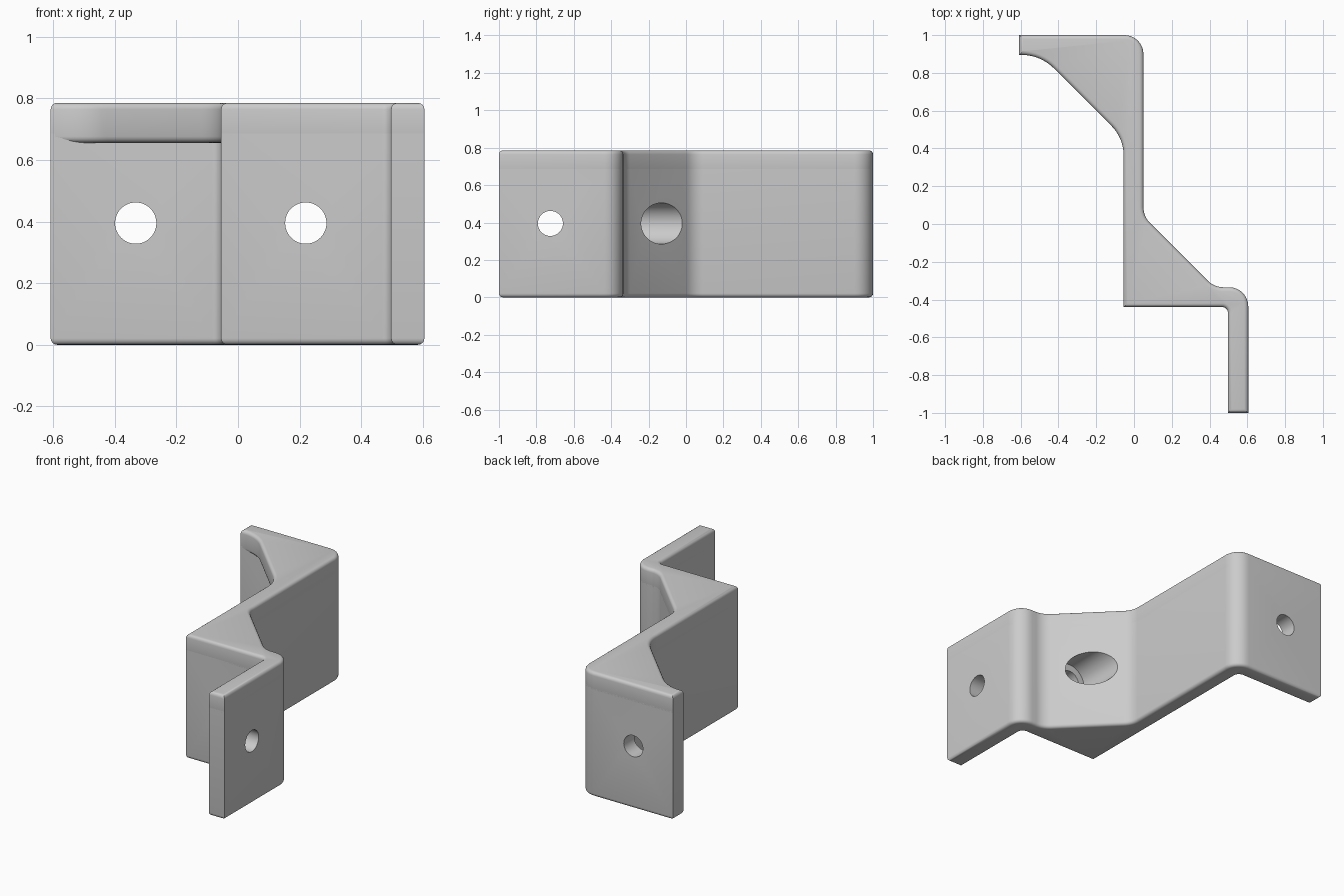
import bpy, bmesh, math
from mathutils import Vector

HEIGHT = 0.785
MID = 0.395
ROUND = 0.021

old = bpy.data.objects.get("Cube")
if old:
    bpy.data.objects.remove(old, do_unlink=True)

metal = bpy.data.materials.new("light grey metal")
metal.use_nodes = True
grey = (0.6, 0.6, 0.6, 1)
metal.diffuse_color = grey
metal.node_tree.nodes["Principled BSDF"].inputs["Base Color"].default_value = grey


def rounded(corners, steps=8):
    """Outline with a tangent arc at each corner given as (x, y, radius)."""
    out = []
    for i, (x, y, r) in enumerate(corners):
        p = Vector((x, y))
        if r == 0:
            out.append(p)
            continue
        a = (Vector(corners[i - 1][:2]) - p).normalized()
        b = (Vector(corners[(i + 1) % len(corners)][:2]) - p).normalized()
        half = a.angle(b) / 2
        centre = p + (a + b).normalized() * (r / math.sin(half))
        start = p + a * (r / math.tan(half)) - centre
        end = p + b * (r / math.tan(half)) - centre
        sweep = start.angle(end)
        for k in range(steps + 1):
            t = k / steps
            out.append(centre + (start * math.sin((1 - t) * sweep)
                                 + end * math.sin(t * sweep)) / math.sin(sweep))
    return out


def prism(name, corners, z0, z1, rims):
    """Extrude an outline and round its rims at the given heights."""
    bm = bmesh.new()
    face = bm.faces.new([bm.verts.new((p.x, p.y, z0)) for p in rounded(corners)])
    top = bmesh.ops.extrude_face_region(bm, geom=[face])["geom"]
    for v in top:
        if isinstance(v, bmesh.types.BMVert):
            v.co.z = z1
    bmesh.ops.recalc_face_normals(bm, faces=bm.faces)
    edges = [e for e in bm.edges
             if any(all(abs(v.co.z - z) < 1e-5 for v in e.verts) for z in rims)]
    bmesh.ops.bevel(bm, geom=edges, offset=ROUND, segments=4, profile=0.5,
                    affect='EDGES', clamp_overlap=False)
    mesh = bpy.data.meshes.new(name)
    bm.to_mesh(mesh)
    bm.free()
    mesh.materials.append(metal)
    obj = bpy.data.objects.new(name, mesh)
    bpy.context.collection.objects.link(obj)
    return obj


def drill(target, radius, centre, length, axis):
    """Cut a round hole along the x or y axis."""
    turn = (0, math.pi / 2, 0) if axis == 'x' else (math.pi / 2, 0, 0)
    bpy.ops.mesh.primitive_cylinder_add(vertices=48, radius=radius, depth=length,
                                        location=centre, rotation=turn)
    cutter = bpy.context.object
    mod = target.modifiers.new("hole", 'BOOLEAN')
    mod.object = cutter
    mod.solver = 'EXACT'
    bpy.context.view_layer.objects.active = target
    bpy.ops.object.modifier_apply(modifier=mod.name)
    bpy.data.objects.remove(cutter, do_unlink=True)


# Stepped strip with its solid front wedge
strip = [(-0.055, -0.44, 0), (0.497, -0.44, 0.03), (0.497, -1, 0), (0.605, -1, 0),
         (0.605, -0.335, 0.1), (0.425, -0.335, 0.12), (0.05, 0.04, 0.12),
         (0.05, 1, 0.1), (-0.608, 1, 0), (-0.608, 0.895, 0)]
# Corner web that braces the back flange near the top
web = [(-0.495, 0.895, 0.24), (-0.055, 0.455, 0.22)]

body = prism("bracket_body", strip + [(-0.055, 0.895, 0.03)], 0, 0.685, [0])
upper = prism("bracket_upper_web", strip + web, 0.655, HEIGHT, [0.655, HEIGHT])

# Back flange hole, wedge hole with counterbore, front flange hole
drill(body, 0.067, (-0.332, 0.95, MID), 0.4, 'y')
drill(body, 0.067, (0.22, -0.3, MID), 0.7, 'y')
drill(body, 0.11, (0.22, -0.03, MID), 0.6, 'y')
drill(body, 0.067, (0.55, -0.725, MID), 0.4, 'x')

for obj in (body, upper):
    bpy.ops.object.select_all(action='DESELECT')
    obj.select_set(True)
    bpy.context.view_layer.objects.active = obj
    bpy.ops.object.shade_smooth_by_angle(angle=math.radians(30))
